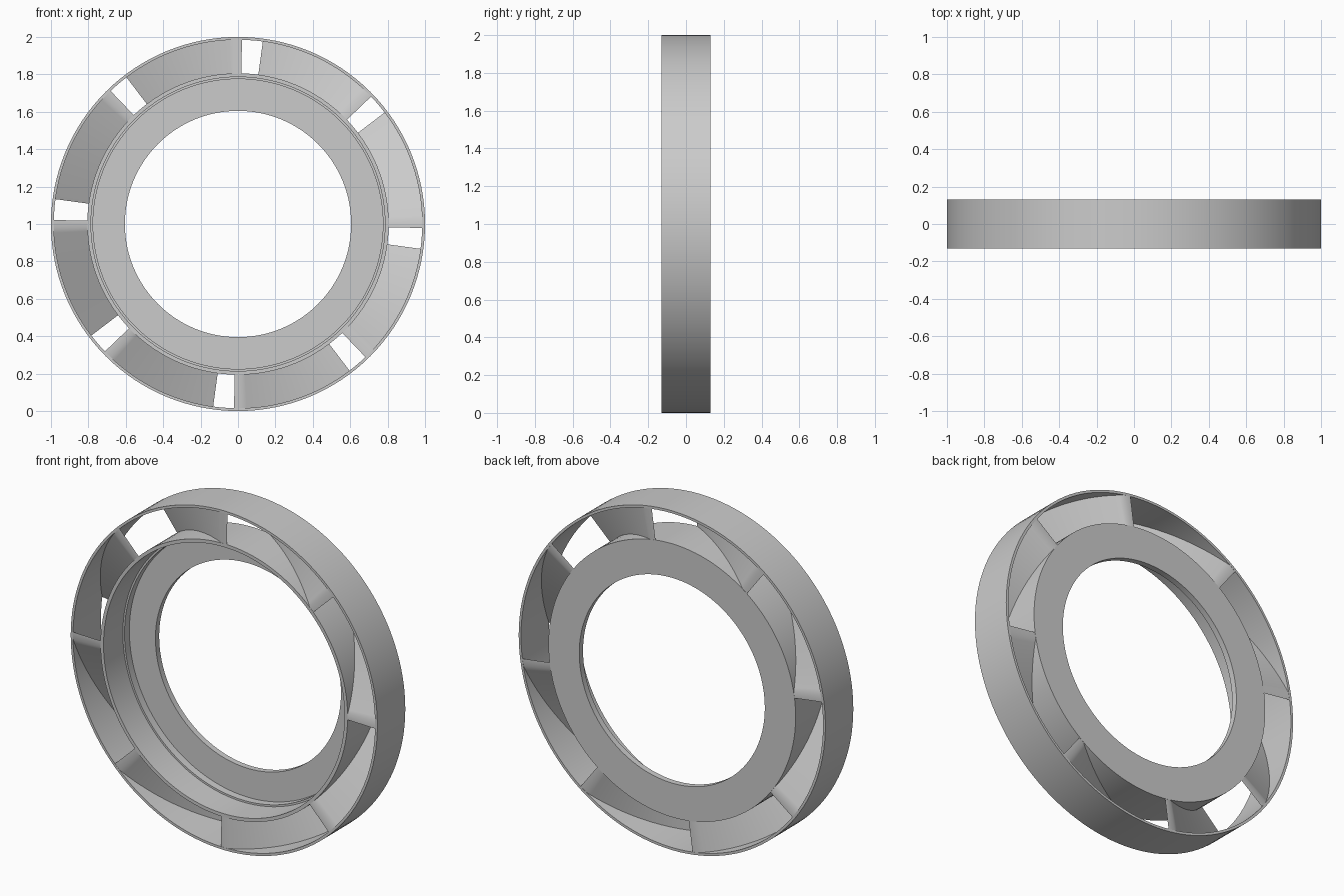
import bpy, bmesh, math
from mathutils import Vector

if "Cube" in bpy.data.objects:
    bpy.data.objects.remove(bpy.data.objects["Cube"])

grey = bpy.data.materials.new("light grey plastic")
grey.diffuse_color = (0.6, 0.6, 0.6, 1)
grey.use_nodes = True
grey.node_tree.nodes["Principled BSDF"].inputs["Base Color"].default_value = grey.diffuse_color

SEG = 128      # sides of the round parts
HALF = 0.13    # half the depth of the wheel


def polar(r, a, y):
    """Point at radius r, clockwise angle a from the top, depth y."""
    return Vector((r * math.sin(a), y, 1 + r * math.cos(a)))


def finish(name, bm):
    bmesh.ops.recalc_face_normals(bm, faces=bm.faces)
    me = bpy.data.meshes.new(name)
    bm.to_mesh(me)
    bm.free()
    ob = bpy.data.objects.new(name, me)
    bpy.context.collection.objects.link(ob)
    me.materials.append(grey)
    bpy.ops.object.select_all(action='DESELECT')
    ob.select_set(True)
    bpy.context.view_layer.objects.active = ob
    bpy.ops.object.shade_smooth_by_angle(angle=math.radians(25))
    return ob


def lathe(name, profile):
    """Spin a closed (radius, depth) profile about the wheel axis."""
    bm = bmesh.new()
    rings = [[bm.verts.new(polar(r, 2 * math.pi * i / SEG, y)) for r, y in profile]
             for i in range(SEG)]
    n = len(profile)
    for i in range(SEG):
        a, b = rings[i], rings[(i + 1) % SEG]
        for j in range(n):
            k = (j + 1) % n
            bm.faces.new((a[j], a[k], b[k], b[j]))
    return finish(name, bm)


def blade(name, start):
    """Helical vane sweeping anticlockwise from front to back."""
    steps, sweep, half_t = 24, math.radians(36), math.radians(1.25)
    r_in, r_out = 0.795, 0.99
    bm = bmesh.new()
    rows = []
    for i in range(steps + 1):
        t = i / steps
        a = start - sweep * t
        y = -HALF + 0.001 + (2 * HALF - 0.002) * t
        rows.append([bm.verts.new(polar(r, a + s * half_t, y))
                     for r, s in ((r_in, -1), (r_out, -1), (r_out, 1), (r_in, 1))])
    for p, q in zip(rows, rows[1:]):
        for j in range(4):
            k = (j + 1) % 4
            bm.faces.new((p[j], p[k], q[k], q[j]))
    bm.faces.new(rows[0])
    bm.faces.new(rows[-1])
    return finish(name, bm)


# Thin outer band
lathe("outer_ring", [(1.0, -HALF), (1.0, HALF), (0.985, HALF), (0.985, -HALF)])

# Cup-shaped hub: wall open to the front, small inner step, flange at the back
lathe("hub", [(0.806, -HALF), (0.806, HALF), (0.605, HALF), (0.605, 0.095),
              (0.775, 0.095), (0.775, 0.05), (0.786, 0.05), (0.786, -HALF)])

# Eight vanes between hub and band
for n in range(8):
    blade(f"vane_{n + 1}", n * math.pi / 4)
